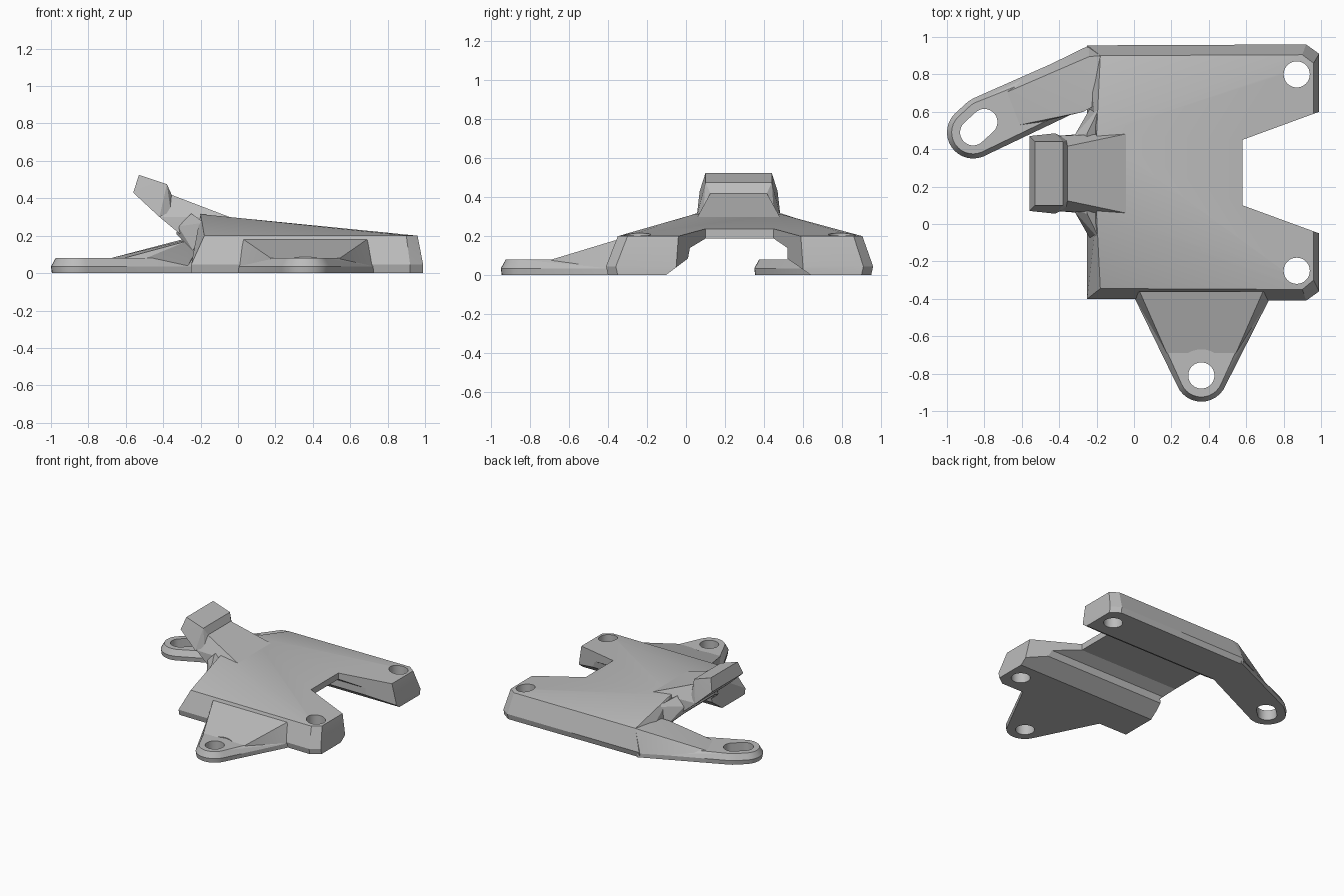
import bpy, bmesh, math

if "Cube" in bpy.data.objects:
    bpy.data.objects.remove(bpy.data.objects["Cube"], do_unlink=True)

grey = bpy.data.materials.new("plain_grey")
grey.use_nodes = True
colour = (0.5, 0.5, 0.5, 1)
grey.diffuse_color = colour
grey.node_tree.nodes["Principled BSDF"].inputs["Base Color"].default_value = colour


def hull(name, points):
    """Solid convex part wrapped around a few corner points."""
    bm = bmesh.new()
    for p in points:
        bm.verts.new(p)
    res = bmesh.ops.convex_hull(bm, input=bm.verts)
    loose = [v for v in bm.verts if not v.link_faces]
    bmesh.ops.delete(bm, geom=loose, context="VERTS")
    bmesh.ops.dissolve_limit(bm, angle_limit=0.01, verts=bm.verts, edges=bm.edges)
    bmesh.ops.recalc_face_normals(bm, faces=bm.faces)
    mesh = bpy.data.meshes.new(name)
    bm.to_mesh(mesh)
    bm.free()
    mesh.materials.append(grey)
    obj = bpy.data.objects.new(name, mesh)
    bpy.context.collection.objects.link(obj)
    return obj


def at(z, outline):
    return [(x, y, z) for x, y in outline]


def ring(centre, r, z, n=32):
    return [(centre[0] + r * math.cos(2 * math.pi * i / n),
             centre[1] + r * math.sin(2 * math.pi * i / n), z) for i in range(n)]


def pin(centres, r, z0, z1):
    """Round or slotted cutter."""
    return hull("cutter", [p for c in centres for z in (z0, z1) for p in ring(c, r, z)])


def finish(obj, cutters=()):
    """Cut the part, remove the cutters and shade it."""
    bpy.ops.object.select_all(action="DESELECT")
    bpy.context.view_layer.objects.active = obj
    obj.select_set(True)
    for c in cutters:
        mod = obj.modifiers.new("cut", "BOOLEAN")
        mod.operation, mod.solver, mod.object = "DIFFERENCE", "EXACT", c
        bpy.ops.object.modifier_apply(modifier=mod.name)
        bpy.data.objects.remove(c, do_unlink=True)
    bpy.ops.object.shade_smooth_by_angle(angle=math.radians(18))


def channel():
    """Arched tunnel along x, narrow at the roof and flared at the feet."""
    levels = [(-0.13, 0.67, -0.02), (0.01, 0.52, 0.085), (0.02, 0.52, 0.14), (0.1, 0.45, 0.188)]
    parts = []
    for lo, hi in zip(levels, levels[1:]):
        parts.append(hull("cutter", [(x, y, z) for x in (-1.2, 1.2)
                                     for a, b, z in (lo, hi) for y in (a, b)]))
    return parts


# Main plate: sloped sides, low ridge falling towards +x
foot = [(-0.25, -0.39), (0.8, -0.39), (0.92, -0.4), (0.99, -0.35),
        (0.99, 0.9), (0.92, 0.95), (0.8, 0.94), (-0.25, 0.94)]
waist = [(-0.25, -0.4), (0.92, -0.41), (0.99, -0.36), (0.99, 0.91), (0.92, 0.96), (-0.25, 0.955)]
rim = [(-0.18, -0.345), (0.9, -0.35), (0.96, -0.3), (0.96, 0.86), (0.9, 0.905), (-0.18, 0.9)]
ridge = [(-0.2, 0.05, 0.315), (-0.2, 0.48, 0.315), (0.04, 0.05, 0.293), (0.04, 0.48, 0.293)]
plate = hull("main_plate", at(0, foot) + at(0.045, waist) + at(0.2, rim) + ridge)
notch_outline = [(0.58, 0.1), (0.58, 0.45), (1.2, 0.677), (1.2, -0.127)]
notch = hull("cutter", at(-0.1, notch_outline) + at(0.5, notch_outline))
holes = [pin([(0.87, y)], 0.07, -0.1, 0.4) for y in (-0.25, 0.8)]
finish(plate, channel() + [notch] + holes)

# Front tab: thin rounded plate and a ramp up to the main plate
tip = (0.36, -0.81)
tab_base = [(0, -0.39), (0.73, -0.39)]
tab_rim = [(0.03, -0.36), (0.69, -0.36)]
tab = hull("front_tab", ring(tip, 0.135, 0) + ring(tip, 0.14, 0.035) + ring(tip, 0.115, 0.08)
           + at(0, tab_base) + at(0.035, tab_base) + at(0.08, tab_rim))
finish(tab, [pin([tip], 0.07, -0.1, 0.3)])
ramp = hull("front_tab_ramp", at(0.035, tab_base + [(0.17, -0.69), (0.55, -0.69)])
            + at(0.08, [(0.175, -0.69), (0.545, -0.69)]) + at(0.18, tab_rim))
finish(ramp, [pin([tip], 0.14, 0.079, 0.4)])

# Rear right arm: slotted thin plate and a ramp
slot = [(-0.86, 0.49), (-0.8, 0.545)]
arm_base = [(-0.7, 0.735), (-0.23, 0.95), (-0.2, 0.65), (-0.28, 0.64)]
arm_rim = [(-0.69, 0.7), (-0.22, 0.9), (-0.2, 0.68), (-0.34, 0.66)]
arm_pts = at(0, arm_base) + at(0.035, arm_base) + at(0.08, arm_rim)
for c in slot:
    arm_pts += ring(c, 0.135, 0) + ring(c, 0.14, 0.035) + ring(c, 0.115, 0.08)
arm = hull("rear_arm", arm_pts)
finish(arm, [pin(slot, 0.07, -0.1, 0.3)])
arm_ramp = hull("rear_arm_ramp", at(0.035, [(-0.69, 0.735), (-0.24, 0.955), (-0.6, 0.52), (-0.27, 0.62)])
                + at(0.08, [(-0.68, 0.705), (-0.61, 0.53)])
                + [(-0.24, 0.895, 0.195), (-0.18, 0.9, 0.2), (-0.33, 0.675, 0.165),
                   (-0.27, 0.6, 0.172), (-0.18, 0.65, 0.2)])
finish(arm_ramp, [pin(slot, 0.14, 0.079, 0.4)])


def mirrored(points):
    """Both sides of the lug, given as x, half width, z."""
    return [(x, 0.27 + s * w, z) for x, w, z in points for s in (-1, 1)]


# Raised lug: leaning head, flared neck and the collar below it
finish(hull("lug_head", mirrored([(-0.56, 0.2, 0.43), (-0.53, 0.17, 0.525), (-0.38, 0.17, 0.475),
                                  (-0.355, 0.145, 0.42), (-0.42, 0.215, 0.3), (-0.36, 0.18, 0.33)])))
finish(hull("lug_neck", mirrored([(-0.36, 0.145, 0.42), (-0.42, 0.2, 0.3), (-0.3, 0.21, 0.2),
                                  (-0.3, 0.205, 0.3), (-0.04, 0.212, 0.298), (-0.1, 0.2, 0.2)])))
finish(hull("lug_collar", mirrored([(-0.33, 0.16, 0.21), (-0.27, 0.27, 0.15), (-0.25, 0.215, 0.318),
                                    (-0.18, 0.36, 0.27), (-0.24, 0.34, 0.12), (-0.16, 0.25, 0.2),
                                    (-0.32, 0.2, 0.25)])), channel())
